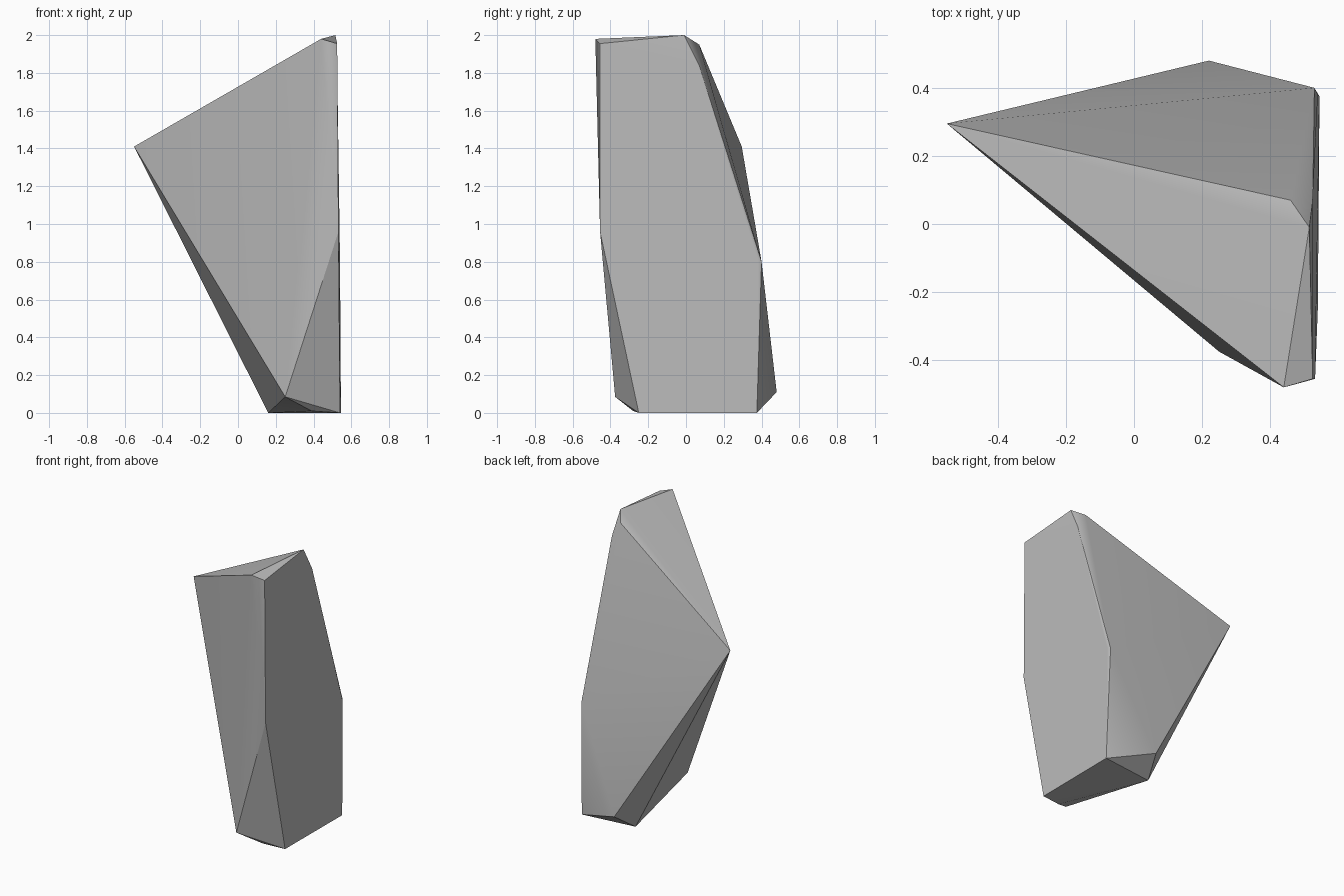
import bpy
import bmesh
import math

cube = bpy.data.objects.get("Cube")
if cube:
    bpy.data.objects.remove(cube, do_unlink=True)

# Stone colour
stone = bpy.data.materials.new("stone_grey")
stone.use_nodes = True
grey = (0.5, 0.5, 0.5, 1)
stone.diffuse_color = grey
bsdf = stone.node_tree.nodes["Principled BSDF"]
bsdf.inputs["Base Color"].default_value = grey
bsdf.inputs["Roughness"].default_value = 0.9

# Corners of the chipped rock
side_tip = [(-0.55, 0.295, 1.41)]
crown = [(0.44, -0.48, 1.98), (0.525, -0.455, 1.955), (0.515, -0.01, 2.0),
         (0.46, 0.07, 1.95), (0.525, 0.07, 1.84)]
waist = [(0.532, -0.455, 0.96), (0.54, 0.38, 0.81), (0.53, 0.4, 0.8)]
foot = [(0.25, -0.375, 0.085), (0.39, -0.28, 0.01), (0.54, -0.25, 0),
        (0.545, 0.375, 0), (0.22, 0.48, 0.11), (0.16, 0.33, 0)]

# Wrap the corners in a faceted hull
bm = bmesh.new()
for corner in side_tip + crown + waist + foot:
    bm.verts.new(corner)
hull = bmesh.ops.convex_hull(bm, input=bm.verts)
spare = {v for v in hull["geom_interior"] + hull["geom_unused"]
         if isinstance(v, bmesh.types.BMVert)}
bmesh.ops.delete(bm, geom=list(spare), context="VERTS")
bmesh.ops.dissolve_limit(bm, angle_limit=math.radians(1),
                         verts=bm.verts, edges=bm.edges)
bmesh.ops.recalc_face_normals(bm, faces=bm.faces)

mesh = bpy.data.meshes.new("rock")
bm.to_mesh(mesh)
bm.free()
mesh.materials.append(stone)
rock = bpy.data.objects.new("rock", mesh)
bpy.context.collection.objects.link(rock)

# Soften only the shallow creases, keeping broad facets flat
bpy.ops.object.select_all(action="DESELECT")
rock.select_set(True)
bpy.context.view_layer.objects.active = rock
bpy.ops.object.shade_smooth_by_angle(angle=math.radians(30))
normals = rock.modifiers.new("flat_facets", "WEIGHTED_NORMAL")
normals.keep_sharp = True
